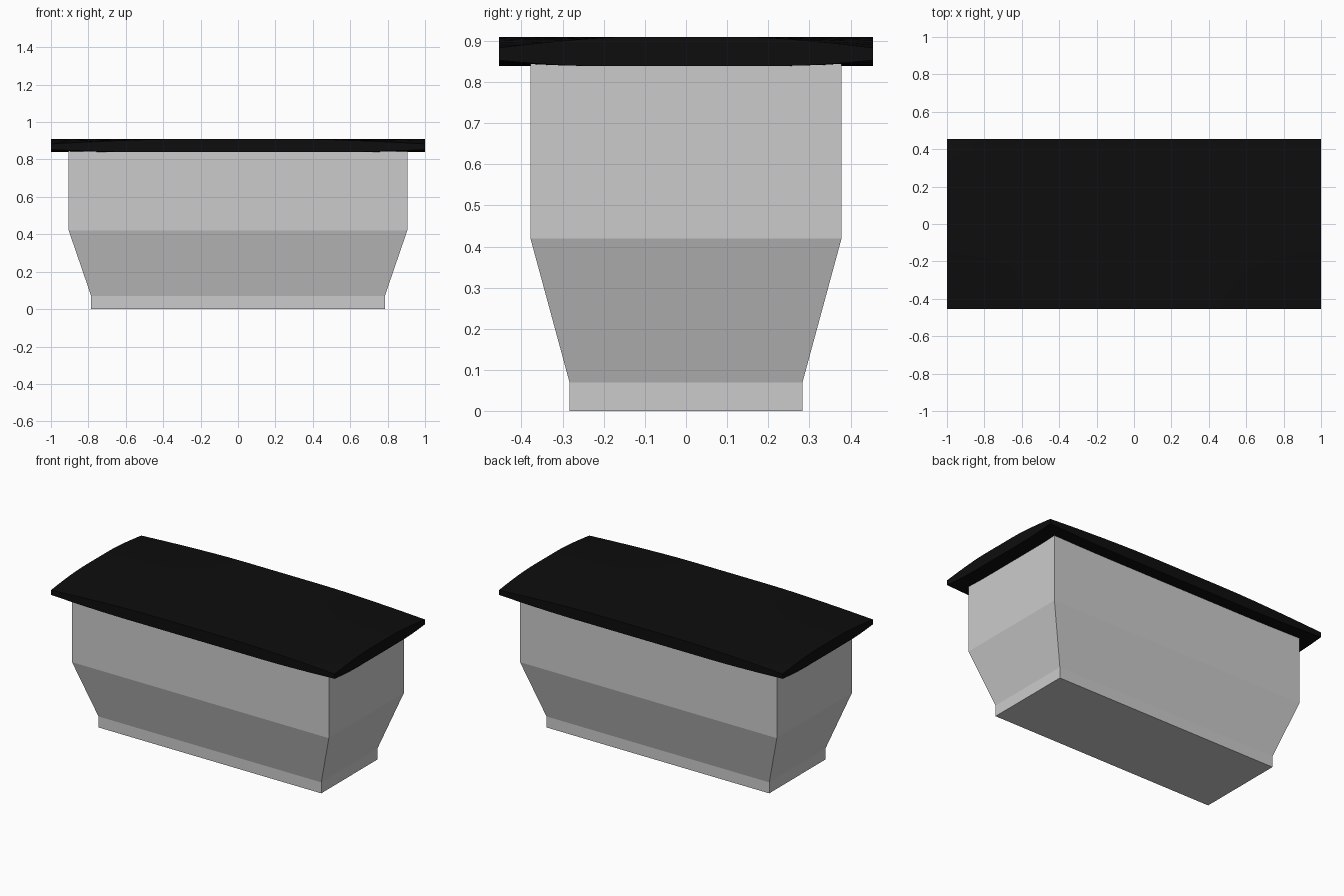
import bpy, bmesh

if "Cube" in bpy.data.objects:
    bpy.data.objects.remove(bpy.data.objects["Cube"])


def finish(name, bm):
    bmesh.ops.recalc_face_normals(bm, faces=bm.faces)
    mesh = bpy.data.meshes.new(name)
    bm.to_mesh(mesh)
    bm.free()
    obj = bpy.data.objects.new(name, mesh)
    bpy.context.collection.objects.link(obj)
    return obj


# Body: stacked rectangular sections (half width, half depth, height)
sections = [(0.785, 0.283, 0), (0.785, 0.283, 0.07),
            (0.905, 0.378, 0.42), (0.905, 0.378, 0.855)]
bm = bmesh.new()
rings = [[bm.verts.new((sx * w, sy * d, z))
          for sx, sy in ((-1, -1), (1, -1), (1, 1), (-1, 1))]
         for w, d, z in sections]
for low, high in zip(rings, rings[1:]):
    for i in range(4):
        j = (i + 1) % 4
        bm.faces.new((low[i], low[j], high[j], high[i]))
bm.faces.new(rings[0])
bm.faces.new(rings[-1])
finish("bin_body", bm)


# Lid: thin slab whose corners taper, thick along the middle of each edge
def fall(t, start, power):
    return max(0, (abs(t) - start) / (1 - start)) ** power


N = 16
bm = bmesh.new()
grids = []
for top in (False, True):
    grid = []
    for i in range(N + 1):
        row = []
        for j in range(N + 1):
            u, v = 2 * i / N - 1, 2 * j / N - 1
            if top:
                z = 0.91 - 0.027 * fall(u, 0.3, 1.5) * fall(v, 0.3, 1.5)
            else:
                z = 0.839 + 0.014 * fall(u, 0.5, 1.7) * fall(v, 0.5, 1.7)
            row.append(bm.verts.new((u, 0.455 * v, z)))
        grid.append(row)
    for i in range(N):
        for j in range(N):
            bm.faces.new((grid[i][j], grid[i + 1][j],
                          grid[i + 1][j + 1], grid[i][j + 1]))
    grids.append(grid)
bm.edges.ensure_lookup_table()
rim = [e for e in bm.edges if e.is_boundary]
bmesh.ops.bridge_loops(bm, edges=rim)
lid = finish("lid", bm)
bpy.context.view_layer.objects.active = lid
lid.select_set(True)
bpy.ops.object.shade_smooth_by_angle(angle=0.5)

black = bpy.data.materials.new("black_plastic")
black.diffuse_color = (0.004, 0.004, 0.004, 1)
black.use_nodes = True
black.node_tree.nodes["Principled BSDF"].inputs["Base Color"].default_value = black.diffuse_color
lid.data.materials.append(black)
